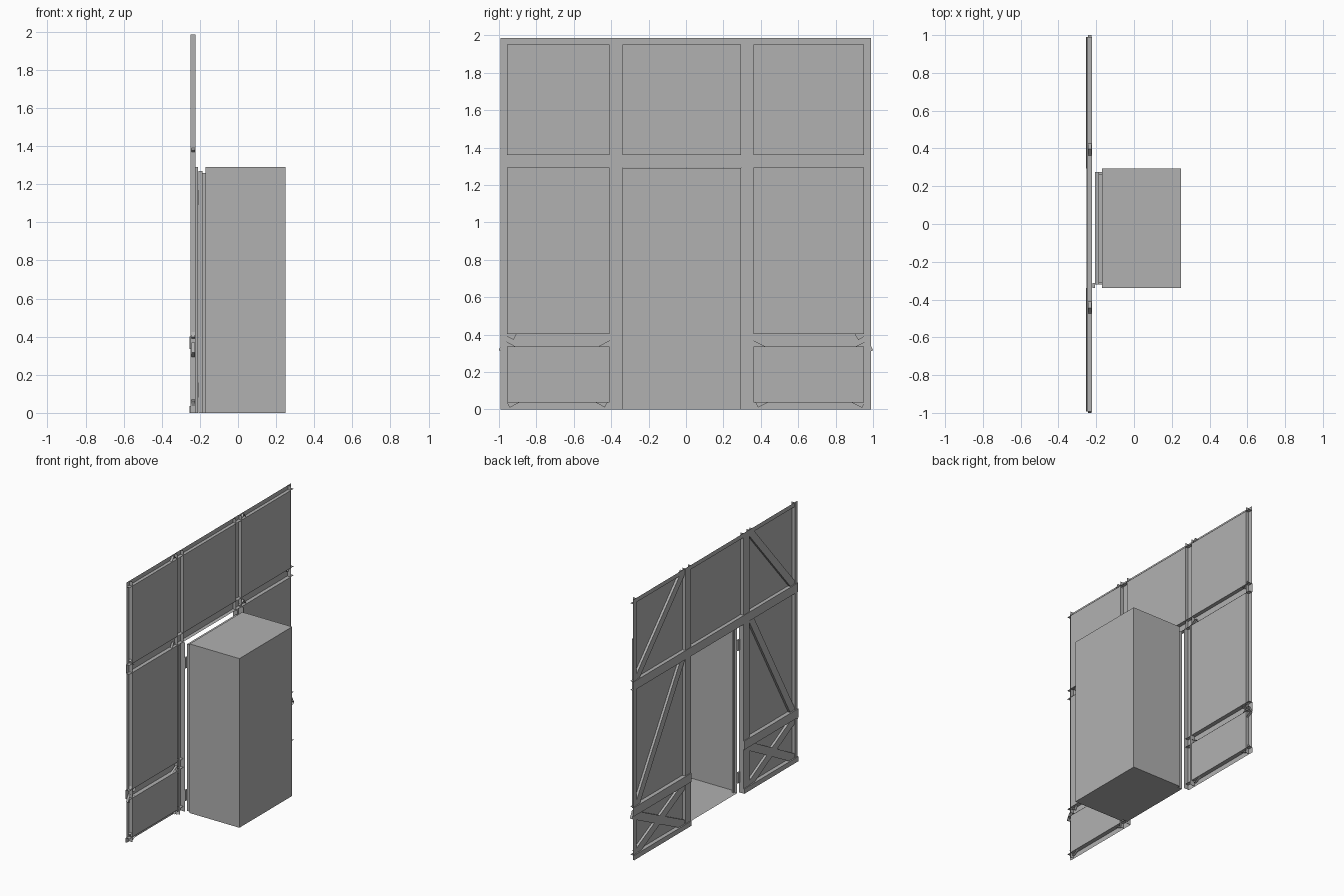
import bpy, math
from mathutils import Vector

if "Cube" in bpy.data.objects:
    bpy.data.objects.remove(bpy.data.objects["Cube"])

BACK = -0.222      # plane where the timber channels end
FACE = -0.248      # outer face of posts
RAIL = -0.254      # outer face of rails

# Darker grey shared by all parts
grey = bpy.data.materials.new("dark_grey")
grey.diffuse_color = (0.44, 0.44, 0.44, 1)
grey.use_nodes = True
grey.node_tree.nodes["Principled BSDF"].inputs["Base Color"].default_value = grey.diffuse_color


def mesh_object(name, verts, faces):
    me = bpy.data.meshes.new(name)
    me.from_pydata(verts, [], faces)
    me.materials.append(grey)
    me.update()
    ob = bpy.data.objects.new(name, me)
    bpy.context.collection.objects.link(ob)
    return ob


def channel(name, x0, x1, y0, y1, z0, z1, skip):
    """Box with chosen sides left open."""
    v = [(x, y, z) for x in (x0, x1) for y in (y0, y1) for z in (z0, z1)]
    sides = {"-x": (0, 1, 3, 2), "+x": (4, 6, 7, 5), "-y": (0, 4, 5, 1),
             "+y": (2, 3, 7, 6), "-z": (0, 2, 6, 4), "+z": (1, 5, 7, 3)}
    return mesh_object(name, v, [f for k, f in sides.items() if k not in skip])


def panel(name, x, y0, y1, z0, z1):
    return mesh_object(name, [(x, y0, z0), (x, y0, z1), (x, y1, z1), (x, y1, z0)], [(0, 1, 2, 3)])


def brace(name, a, b, w=0.055):
    """Slanted timber in the wall plane, open towards the infill."""
    a, b = Vector(a), Vector(b)
    d = (b - a).normalized()
    n = Vector((-d.y, d.x)) * w / 2
    ring = [a - n, b - n, b + n, a + n]
    v = [(-0.244, p.x, p.y) for p in ring] + [(-0.226, p.x, p.y) for p in ring]
    f = [(0, 3, 2, 1)] + [(i, (i + 1) % 4, (i + 1) % 4 + 4, i + 4) for i in range(4)]
    return mesh_object(name, v, f)


# Bays of the wall
left, middle, right = (-0.957, -0.41), (-0.34, 0.295), (0.362, 0.953)
low, mid, top = (0.037, 0.335), (0.402, 1.292), (1.36, 1.952)
Y0, Y1, HEIGHT = -0.992, 0.99, 1.985

# Plaster infill
for y0, y1 in (left, right):
    for z0, z1 in (low, mid, top):
        panel("infill_panel", BACK - 0.001, y0, y1, z0, z1)
panel("infill_panel_over_door", BACK - 0.001, *middle, *top)

# Posts, open at the ends and at the outer wall edges
for y0, y1, edge in ((Y0, left[0], "-y"), (left[1], middle[0], ""),
                     (middle[1], right[0], ""), (right[1], Y1, "+y")):
    channel("post", FACE, BACK, y0, y1, 0, HEIGHT, ("+x", "-z", "+z", edge))

# Rails, open at the outer ends
channel("top_rail", FACE + 0.001, BACK, Y0, Y1, top[1], HEIGHT, ("+x", "+z", "-y", "+y"))
channel("lintel_rail", RAIL + 0.003, BACK, Y0, Y1, mid[1], top[0], ("+x", "-y", "+y"))
for y0, y1, edge in ((Y0, middle[0], "-y"), (middle[1], Y1, "+y")):
    channel("waist_rail", RAIL, BACK, y0, y1, low[1], mid[0], ("+x", edge))
    channel("bottom_rail", RAIL, BACK, y0, y1, 0, low[0], ("+x", "-z", edge))

# Diagonal braces
for inner, outer in ((-0.425, -0.947), (0.376, 0.945)):
    s = math.copysign(1, inner)
    brace("upper_brace", (inner, 1.965), (outer, 1.36))
    brace("middle_brace", (inner, 1.315), (outer, 0.385))
    brace("cross_brace", (inner - s * 0.035, 0.345), (outer + s * 0.01, 0.035), 0.06)
    brace("cross_brace", (inner - s * 0.005, 0.037), (s * 0.987, 0.343), 0.06)

# Deeper returns behind the door posts
for y0, y1 in ((left[1] + 0.01, middle[0]), (middle[1], right[0])):
    channel("door_post_return", BACK, -0.209, y0, y1, 0, 1.29, ("+x", "-x", "-z", "+z"))

# Stepped door surround: inverted U outlines joined by strips
steps = [(-0.207, 0.02), (-0.185, 0.02), (-0.185, 0.031), (-0.17, 0.031), (-0.17, 0.0)]
verts, faces = [], []
for x, t in steps:
    verts += [(x, middle[0] + t, 0), (x, middle[0] + t, 1.29 - t),
              (x, middle[1] - t, 1.29 - t), (x, middle[1] - t, 0)]
for k in range(len(steps) - 1):
    for j in range(3):
        p = k * 4 + j
        faces.append((p, p + 1, p + 5, p + 4))
mesh_object("door_surround", verts, faces)

# Hinges on one jamb
for z in (0.12, 1.13):
    channel("hinge", -0.22, -0.207, -0.338, -0.312, z - 0.04, z + 0.04, ())

# Recess behind the doorway, open towards the wall
channel("door_recess", -0.17, 0.25, *middle, 0, 1.29, ("-x",))
# Threshold between wall and recess
mesh_object("threshold", [(-0.207, middle[0] + 0.02, 0), (-0.17, middle[0] + 0.02, 0),
                          (-0.17, middle[1] - 0.02, 0), (-0.207, middle[1] - 0.02, 0)], [(0, 1, 2, 3)])
